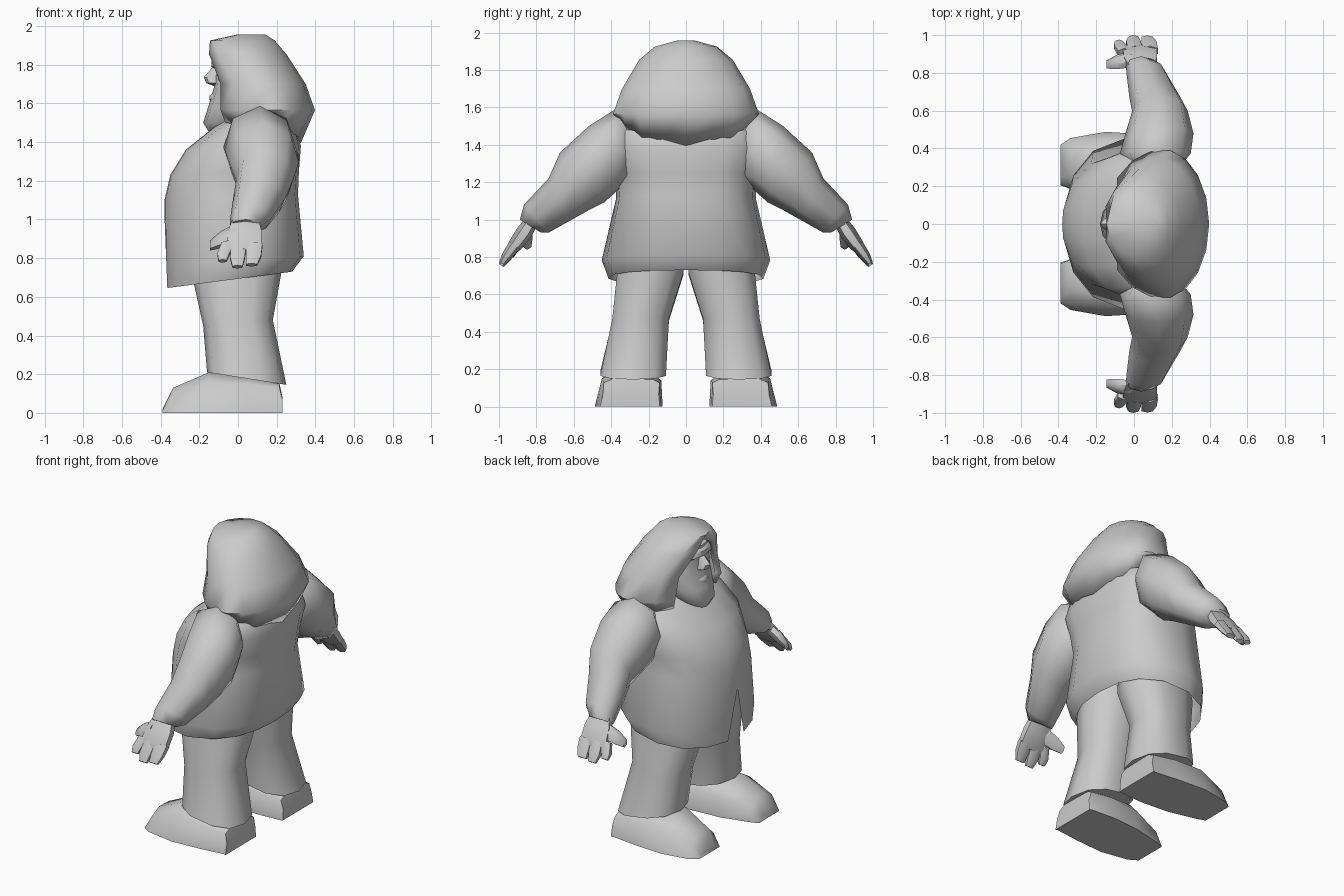
import bpy, bmesh
from math import sin, cos, pi, radians, copysign

if "Cube" in bpy.data.objects:
    bpy.data.objects.remove(bpy.data.objects["Cube"])


def finish(name, bm, angle=50):
    bmesh.ops.remove_doubles(bm, verts=bm.verts, dist=0.0005)
    bmesh.ops.recalc_face_normals(bm, faces=bm.faces)
    mesh = bpy.data.meshes.new(name)
    bm.to_mesh(mesh)
    bm.free()
    ob = bpy.data.objects.new(name, mesh)
    bpy.context.collection.objects.link(ob)
    bpy.ops.object.select_all(action='DESELECT')
    ob.select_set(True)
    bpy.context.view_layer.objects.active = ob
    bpy.ops.object.shade_smooth_by_angle(angle=radians(angle))
    return ob


def loft(bm, rings, closed=True, start=True, end=True):
    vs = [[bm.verts.new(p) for p in r] for r in rings]
    n = len(vs[0])
    for a, b in zip(vs, vs[1:]):
        for i in range(n if closed else n - 1):
            j = (i + 1) % n
            bm.faces.new((a[i], a[j], b[j], b[i]))
    if start:
        bm.faces.new(vs[0])
    if end:
        bm.faces.new(vs[-1])


def spow(v, p):
    return copysign(abs(v) ** (2 / p), v)


def flat_ring(x0, x1, y0, y1, z0, z1, angles, p=2.0, p_back=None):
    # Ring starting at the front (-x); height runs from z0 (front) to z1 (back)
    cx, rx, cy, ry = (x0 + x1) / 2, (x1 - x0) / 2, (y0 + y1) / 2, (y1 - y0) / 2
    out = []
    for a in angles:
        q = p_back if p_back and cos(a) < 0 else p
        c, s = -spow(cos(a), q), spow(sin(a), q)
        out.append((cx + rx * c, cy + ry * s, z0 + (z1 - z0) * (c + 1) / 2))
    return out


def even(n, off=0.0):
    return [2 * pi * (i + off) / n for i in range(n)]


def mirror(rings, s):
    return [[(x, y * s, z) for x, y, z in r] for r in rings]


# Coat: denser columns at the front for the slit
half = [0, 10, 33, 58, 85, 112, 138, 160, 180]
ang = [radians(a) for a in half + [-a for a in half[-2:0:-1]]]
levels = [(-.37, .28, .415, .645, .73, 2.4), (-.375, .34, .452, .76, .81, 2.4),
          (-.38, .31, .375, 1.10, 1.13, 2.7), (-.35, .315, .38, 1.23, 1.25, 3),
          (-.27, .325, .405, 1.36, 1.38, 3.2), (-.12, .30, .38, 1.48, 1.47, 3),
          (-.02, .24, .26, 1.55, 1.55, 2.4)]
rings = [flat_ring(x0, x1, -y, y, z0, z1, ang, 2.15, pb) for x0, x1, y, z0, z1, pb in levels]
rings[0][0] = (-.378, 0, .97)
rings[1][0] = (-.379, 0, .99)
bm = bmesh.new()
loft(bm, rings, start=False)
finish("coat", bm)

# Hair: strips open around the face, thickened inwards
hair = [(0.0, .14, .05, 1.957, 0), (-.145, .19, .17, 1.925, 0),
        (-.15, .25, .25, 1.855, 22), (-.09, .35, .345, 1.70, 36),
        (-.09, .398, .395, 1.565, 38)]
hem = [1.50, 1.49, 1.52, 1.535, 1.48, 1.42, 1.43, 1.395]


def hair_strip(x0, x1, ry, zs, a0):
    n = len(zs)
    cx, rx = (x0 + x1) / 2, (x1 - x0) / 2
    side = []
    for i in range(n):
        a = radians(a0 + (180 - a0) * i / (n - 1))
        k = cos(a) / (cos(radians(a0)) if cos(a) > 0 else 1)
        side.append((cx - rx * k, ry * sin(a), zs[i]))
    return side + [(x, -y, z) for x, y, z in side[-2::-1]]


rings = [hair_strip(x0, x1, ry, [z] * 8, a0) for x0, x1, ry, z, a0 in hair]
rings.append(hair_strip(-.065, .325, .36, hem, 38))
bm = bmesh.new()
loft(bm, rings, closed=False, start=True, end=False)
ob = finish("hair", bm)
mod = ob.modifiers.new("thickness", 'SOLIDIFY')
mod.thickness = .04
mod.offset = -1

# Head with jutting chin
head = [(-.15, -.02, .06, 1.45), (-.18, .08, .12, 1.50), (-.155, .14, .165, 1.58),
        (-.125, .18, .185, 1.68), (-.115, .18, .18, 1.77), (-.12, .16, .15, 1.85)]
bm = bmesh.new()
loft(bm, [flat_ring(x0, x1, -y, y, z, z, even(12), 2.3) for x0, x1, y, z in head])
finish("head", bm)

# Nose, brow and lips
for name, rows in {
    "nose": [(-.125, .035, 1.69), (-.165, .045, 1.705), (-.177, .035, 1.735), (-.13, .02, 1.79)],
    "brow": [(-.11, .13, 1.775), (-.138, .13, 1.79), (-.138, .12, 1.82), (-.11, .11, 1.84)],
    "lips": [(-.12, .05, 1.60), (-.148, .06, 1.62), (-.146, .06, 1.64), (-.12, .05, 1.66)],
}.items():
    bm = bmesh.new()
    loft(bm, [flat_ring(x, x + .10, -y, y, z, z, even(8)) for x, y, z in rows])
    finish(name, bm)


# Arm rings span a top and a bottom point in the y-z plane
def arm_ring(top, bot, x0, x1):
    cx, rx = (x0 + x1) / 2, (x1 - x0) / 2
    out = []
    for a in even(8):
        t = (1 - cos(a)) / 2
        out.append((cx + rx * spow(sin(a), 2.3),
                    top[0] + (bot[0] - top[0]) * t, top[1] + (bot[1] - top[1]) * t))
    return out


arm = [((.27, 1.53), (.28, 1.20), .0, .22), ((.385, 1.585), (.36, 1.16), -.075, .30),
       ((.52, 1.50), (.44, 1.09), -.045, .315), ((.674, 1.358), (.52, 1.05), -.01, .285),
       ((.735, 1.22), (.61, 1.0), -.025, .245), ((.866, 1.08), (.735, .93), -.04, .17),
       ((.888, 1.0), (.775, .93), -.042, .12)]


# Hand sections: w runs along x (fingers) or down the palm (thumb), t through the hand
def hand_ring(x, y, z, w, t, thumb=False):
    out = []
    for a in even(6, .5):
        u, v = w * cos(a), t * sin(a)
        dx, d = (0, u) if thumb else (u, 0)
        out.append((x + dx, y + .83 * v + .55 * d, z + .55 * v - .83 * d))
    return out


hand = [
    [(.04, .82, 1.0, .075, .035), (.035, .865, .93, .10, .045), (.03, .915, .86, .105, .038),
     (.03, .93, .835, .095, .025)],
    [(-.05, .905, .875, .04, .03), (-.075, .94, .82, .036, .028), (-.08, .963, .785, .024, .016)],
    [(.005, .915, .865, .045, .034), (-.003, .96, .80, .044, .028), (-.003, .987, .755, .03, .016)],
    [(.085, .915, .865, .048, .034), (.08, .955, .81, .046, .028), (.07, .985, .765, .034, .016)],
    [(-.01, .87, .93, .055, .036, True), (-.09, .858, .895, .048, .036, True),
     (-.145, .845, .865, .028, .022, True)],
]

# Trouser leg: front/back x, inner/outer y, front/back height
leg = [(-.23, .21, .005, .34, .86, .86), (-.235, .225, .005, .375, .70, .73),
       (-.18, .18, .085, .40, .45, .48), (-.16, .25, .10, .465, .21, .145)]

# Shoe sections along x: inner y, outer y, top height, boxiness
shoe = [(.23, .14, .46, .08, 1), (.215, .135, .455, .15, 1), (.05, .125, .475, .18, .8),
        (-.15, .14, .488, .21, .3), (-.335, .185, .455, .13, .2), (-.39, .205, .42, .02, .2)]


def shoe_ring(x, y0, y1, h, b):
    w = y1 - y0
    return [(x, y0, 0), (x, y0 + .02 * w, h * (.5 + .35 * b)), (x, y0 + (.25 - .12 * b) * w, h * .97),
            (x, y0 + (.55 + .25 * b) * w, h), (x, y0 + (.85 + .1 * b) * w, h * (.7 + .15 * b)),
            (x, y1, 0)]


for s, side in ((1, "left"), (-1, "right")):
    bm = bmesh.new()
    loft(bm, mirror([arm_ring(*r) for r in arm], s))
    finish("sleeve_" + side, bm, 60)
    bm = bmesh.new()
    for part in hand:
        loft(bm, mirror([hand_ring(*r) for r in part], s))
    finish("hand_" + side, bm, 60)
    bm = bmesh.new()
    loft(bm, mirror([flat_ring(*r, even(10), 2.5) for r in leg], s))
    finish("trouser_leg_" + side, bm, 60)
    bm = bmesh.new()
    loft(bm, mirror([shoe_ring(*r) for r in shoe], s))
    finish("shoe_" + side, bm, 60)
